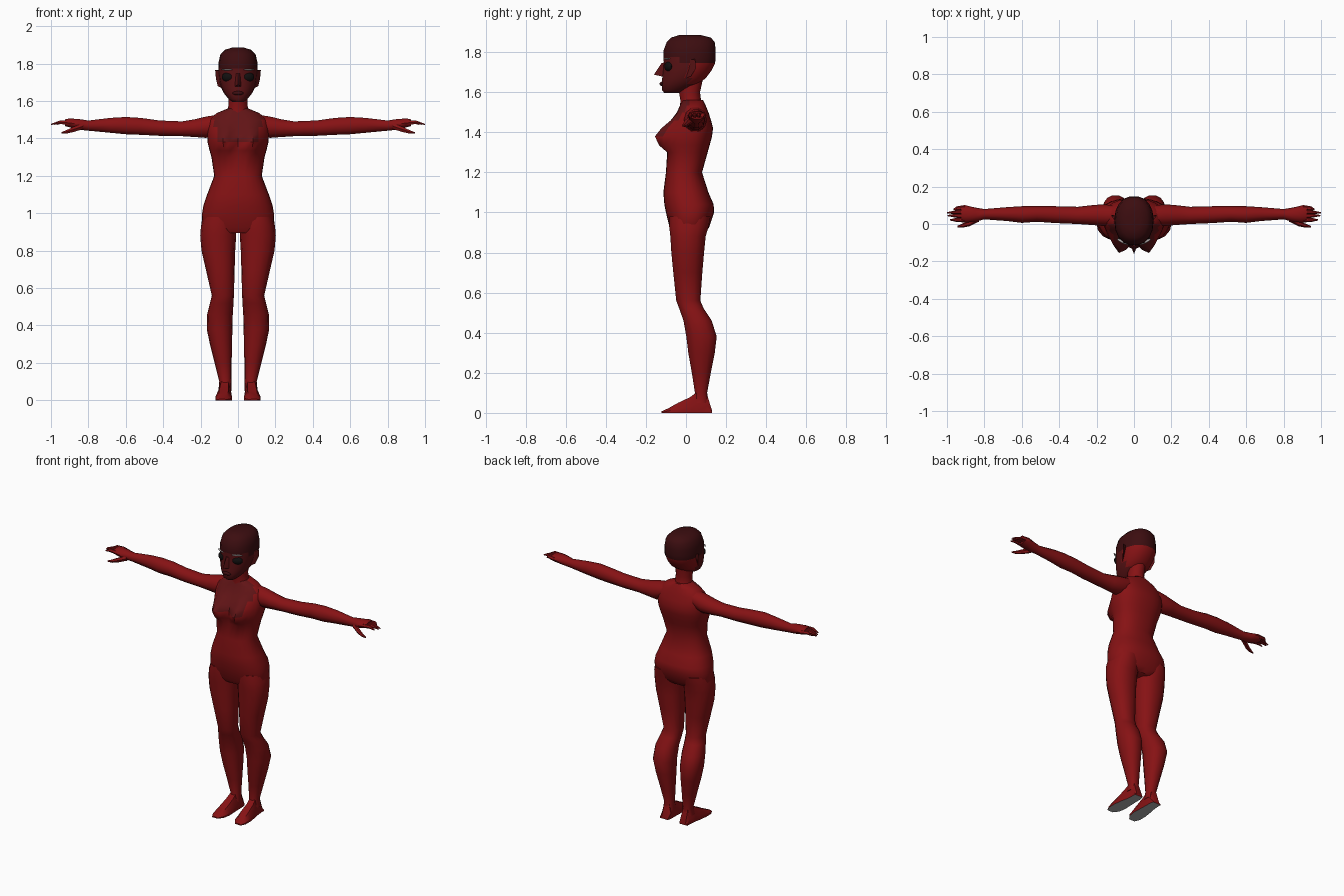
import bpy, bmesh, math
from mathutils import Vector


def mat(name, r, g, b):
    m = bpy.data.materials.new(name)
    m.diffuse_color = (r, g, b, 1)
    return m


RED = mat("suit red", 0.24, 0.006, 0.007)
CHEST = mat("chest dark red", 0.12, 0.007, 0.008)
FACE = mat("face dark red", 0.10, 0.006, 0.007)
HAIR = mat("hair maroon", 0.045, 0.004, 0.005)
BLACK = mat("eye black", 0.006, 0.005, 0.005)
WHITE = mat("brow grey", 0.45, 0.42, 0.42)
SOLE = mat("sole grey", 0.42, 0.42, 0.42)


def finish(bm, name, mats, rule=None, mirror=False, angle=50):
    """Turn a bmesh into a smooth object, colouring faces by a rule."""
    bmesh.ops.recalc_face_normals(bm, faces=bm.faces)
    bm.normal_update()
    for f in bm.faces:
        f.smooth = True
        if rule:
            f.material_index = rule(f.calc_center_median(), f.normal)
    me = bpy.data.meshes.new(name)
    bm.to_mesh(me)
    bm.free()
    me.set_sharp_from_angle(angle=math.radians(angle))
    for m in mats:
        me.materials.append(m)
    ob = bpy.data.objects.new(name, me)
    bpy.context.collection.objects.link(ob)
    if mirror:
        ob.modifiers.new("mirror", 'MIRROR').use_mirror_merge = False
    return ob


def loft(bm, rings):
    """Bridge closed rings of points and cap both ends."""
    vs = [[bm.verts.new(p) for p in r] for r in rings]
    n = len(vs[0])
    for a, b in zip(vs, vs[1:]):
        for i in range(n):
            j = (i + 1) % n
            bm.faces.new((a[i], a[j], b[j], b[i]))
    bm.faces.new(vs[0])
    bm.faces.new(vs[-1])


def oval(n, c0, c1, d0, d1, p=1.0):
    """Rounded outline spanning c0..c1 by d0..d1; p below 1 is boxier."""
    out = []
    for i in range(n):
        a = math.tau * i / n
        c, s = math.cos(a), math.sin(a)
        c = math.copysign(abs(c) ** p, c)
        s = math.copysign(abs(s) ** p, s)
        out.append(((c0 + c1) / 2 + (c1 - c0) / 2 * c, (d0 + d1) / 2 + (d1 - d0) / 2 * s))
    return out


def taper(bm, points, n=6):
    """Tube through (position, radius) points, running roughly along x."""
    rings = []
    for (x, y, z), r in points:
        rings.append([Vector((x, u, v)) for u, v in oval(n, y - r, y + r, z - r, z + r)])
    loft(bm, rings)


def ball(name, m, loc, size, mirror=True, rot=0):
    bm = bmesh.new()
    bmesh.ops.create_uvsphere(bm, u_segments=12, v_segments=8, radius=1)
    for v in bm.verts:
        x, y, z = (v.co[i] * size[i] for i in range(3))
        c, s = math.cos(rot), math.sin(rot)
        v.co = Vector((x * c - y * s, x * s + y * c, z)) + Vector(loc)
    return finish(bm, name, [m], mirror=mirror)


# Torso: height, half width, front, back, bust depth
torso = [(0.895, 0.165, -0.065, 0.09, 0), (0.925, 0.195, -0.082, 0.115, 0),
         (1.0, 0.192, -0.10, 0.14, 0), (1.04, 0.185, -0.108, 0.138, 0),
         (1.1, 0.165, -0.113, 0.112, 0), (1.2, 0.127, -0.10, 0.08, 0),
         (1.3, 0.142, -0.09, 0.108, 0.01), (1.335, 0.152, -0.088, 0.118, 0.055),
         (1.38, 0.163, -0.085, 0.13, 0.08), (1.42, 0.165, -0.078, 0.135, 0.055),
         (1.46, 0.165, -0.062, 0.125, 0.022), (1.5, 0.155, -0.045, 0.112, 0),
         (1.535, 0.115, -0.03, 0.098, 0), (1.56, 0.055, -0.02, 0.085, 0)]
bm = bmesh.new()
rings = []
for z, hx, f, b, bust in torso:
    ring = []
    for x, y in oval(28, -hx, hx, f, b, 0.85):
        if y < (f + b) / 2:
            y -= bust * math.exp(-((abs(x) - 0.075) / 0.05) ** 2)
        ring.append(Vector((x, y, z)))
    rings.append(ring)
loft(bm, rings)
finish(bm, "torso", [RED, CHEST],
       lambda c, n: int(n.y < -0.1 and c.z > 1.37 - 0.25 * (abs(c.x) - 0.07) and abs(c.x) < 0.12))

# Neck
bm = bmesh.new()
loft(bm, [[Vector((x, y, z)) for x, y in oval(12, -h, h, f, b)] for z, h, f, b in
          [(1.52, 0.065, -0.03, 0.085), (1.56, 0.053, -0.028, 0.075),
           (1.6, 0.05, -0.035, 0.07), (1.69, 0.052, -0.04, 0.09)]])
finish(bm, "neck", [RED])

# Head: height, half width, front, back
head = [(1.595, 0.03, -0.108, -0.04), (1.61, 0.05, -0.12, 0.0), (1.64, 0.074, -0.122, 0.06),
        (1.67, 0.09, -0.12, 0.10), (1.71, 0.10, -0.115, 0.13), (1.745, 0.105, -0.112, 0.147),
        (1.775, 0.105, -0.115, 0.15), (1.81, 0.103, -0.113, 0.15), (1.85, 0.094, -0.098, 0.145),
        (1.873, 0.072, -0.075, 0.125), (1.885, 0.035, -0.035, 0.075)]
bm = bmesh.new()
loft(bm, [[Vector((x, y, z)) for x, y in oval(18, -h, h, f, b, 0.9)] for z, h, f, b in head])


def head_colour(c, n):
    if c.z > 1.775 or (c.z > 1.74 and c.y > -0.03):
        return 1
    return 0 if c.y < 0.02 else 2


finish(bm, "head", [FACE, HAIR, RED], head_colour)

# Nose: wedge from the brow to the tip
bm = bmesh.new()
pts = [(-0.012, -0.105, 1.75), (0.012, -0.105, 1.75), (-0.022, -0.105, 1.675),
       (0.022, -0.105, 1.675), (0, -0.16, 1.688), (0, -0.122, 1.745)]
for p in pts:
    bm.verts.new(p)
bmesh.ops.convex_hull(bm, input=bm.verts[:])
finish(bm, "nose", [FACE])

# Face details
ball("eye", BLACK, (0.057, -0.088, 1.728), (0.033, 0.016, 0.024), rot=0.45)
ball("brow", WHITE, (0.06, -0.095, 1.768), (0.034, 0.008, 0.004), rot=0.45)
ball("lips", HAIR, (0, -0.119, 1.642), (0.03, 0.013, 0.011), mirror=False)

# Ears: flat pointed plates
bm = bmesh.new()
for p in [(0.09, 0.0, 1.76), (0.09, 0.0, 1.67), (0.122, 0.045, 1.765),
          (0.09, 0.04, 1.765), (0.108, 0.025, 1.68), (0.118, 0.05, 1.72)]:
    bm.verts.new(p)
bmesh.ops.convex_hull(bm, input=bm.verts[:])
finish(bm, "ear", [FACE], mirror=True)

# Arms: distance out, front, back, bottom, top
arm = [(0.10, -0.01, 0.10, 1.425, 1.53), (0.17, -0.01, 0.105, 1.40, 1.52),
       (0.23, -0.005, 0.10, 1.405, 1.505), (0.30, 0.0, 0.092, 1.41, 1.493),
       (0.42, 0.005, 0.095, 1.412, 1.498), (0.52, 0.012, 0.095, 1.417, 1.512),
       (0.60, 0.006, 0.095, 1.42, 1.517), (0.68, 0.016, 0.09, 1.428, 1.512),
       (0.80, 0.025, 0.08, 1.44, 1.497), (0.85, 0.012, 0.088, 1.445, 1.505),
       (0.90, 0.008, 0.10, 1.458, 1.508), (0.925, 0.015, 0.098, 1.465, 1.503)]
bm = bmesh.new()
loft(bm, [[Vector((x, y, z)) for y, z in oval(10, f, b, lo, hi)] for x, f, b, lo, hi in arm])
finish(bm, "arm", [RED], mirror=True)

# Fingers and thumb
for i, (y, ty, tip) in enumerate([(0.088, 0.078, 0.965), (0.066, 0.06, 1.0),
                                  (0.044, 0.045, 0.998), (0.022, 0.022, 0.985)]):
    bm = bmesh.new()
    taper(bm, [((0.90, y, 1.483), 0.014), ((0.95, (y + ty) / 2, 1.487), 0.011),
               ((tip, ty, 1.475), 0.003)])
    finish(bm, "finger_%d" % (i + 1), [RED], mirror=True)
bm = bmesh.new()
taper(bm, [((0.83, 0.03, 1.465), 0.018), ((0.88, 0.004, 1.448), 0.016),
           ((0.915, -0.008, 1.436), 0.011), ((0.945, -0.014, 1.43), 0.004)])
finish(bm, "thumb", [RED], mirror=True)

# Legs: height, inner, outer, front, back
leg = [(0.98, 0.012, 0.185, -0.085, 0.125), (0.93, 0.008, 0.198, -0.086, 0.115),
       (0.88, 0.010, 0.202, -0.08, 0.10), (0.8, 0.015, 0.195, -0.075, 0.092),
       (0.7, 0.018, 0.172, -0.065, 0.083), (0.56, 0.022, 0.14, -0.05, 0.073),
       (0.52, 0.024, 0.15, -0.035, 0.09), (0.46, 0.028, 0.165, -0.014, 0.13),
       (0.38, 0.03, 0.167, 0.0, 0.155), (0.3, 0.032, 0.15, 0.01, 0.145),
       (0.2, 0.034, 0.125, 0.028, 0.125), (0.1, 0.036, 0.10, 0.044, 0.106),
       (0.05, 0.035, 0.105, 0.03, 0.115)]
bm = bmesh.new()
loft(bm, [[Vector((x, y, z)) for x, y in oval(14, i, o, f, b, 0.9)] for z, i, o, f, b in leg])
finish(bm, "leg", [RED], mirror=True)

# Feet: depth, inner, outer, height
foot = [(-0.122, 0.065, 0.105, 0.008), (-0.09, 0.04, 0.12, 0.022), (-0.04, 0.032, 0.12, 0.05),
        (0.02, 0.035, 0.112, 0.078), (0.05, 0.036, 0.105, 0.10), (0.105, 0.037, 0.10, 0.09),
        (0.13, 0.042, 0.10, 0.012)]
bm = bmesh.new()
rings = []
for y, i, o, h in foot:
    d = (o - i) * 0.22
    rings.append([Vector((x, y, z)) for x, z in
                  [(i, 0), (o, 0), (o, h * 0.4), (o - d, h), (i + d, h), (i, h * 0.4)]])
loft(bm, rings)
finish(bm, "foot", [RED, SOLE], lambda c, n: int(n.z < -0.8), mirror=True, angle=40)
